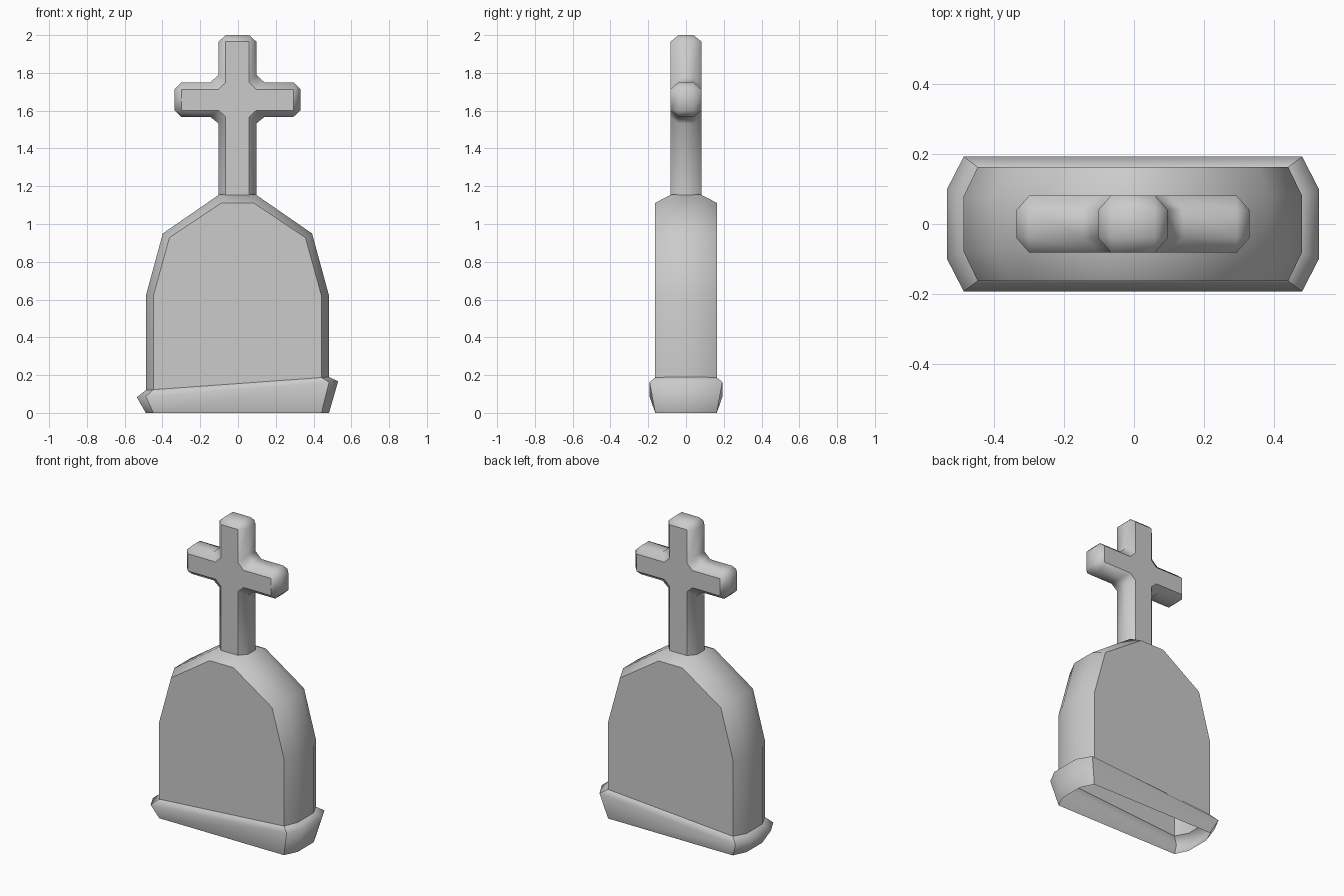
import bpy, bmesh

if "Cube" in bpy.data.objects:
    bpy.data.objects.remove(bpy.data.objects["Cube"])


def loft(name, rings, closed, capped, sharp_columns=()):
    """Skin a list of equal-length rings; caps get crisp flat borders."""
    bm = bmesh.new()
    rows = [[bm.verts.new(p) for p in ring] for ring in rings]
    n = len(rows[0])
    for a, b in zip(rows, rows[1:]):
        for i in range(n if closed else n - 1):
            j = (i + 1) % n
            bm.faces.new((a[i], a[j], b[j], b[i])).smooth = True
        for i in sharp_columns:
            bm.edges.get((a[i], b[i])).smooth = False
    if capped:
        for cap in (bm.faces.new(rows[0]), bm.faces.new(rows[-1][::-1])):
            for e in cap.edges:
                e.smooth = False
    bmesh.ops.remove_doubles(bm, verts=bm.verts, dist=0.0005)
    bmesh.ops.recalc_face_normals(bm, faces=bm.faces)
    me = bpy.data.meshes.new(name)
    bm.to_mesh(me)
    bm.free()
    ob = bpy.data.objects.new(name, me)
    bpy.context.collection.objects.link(ob)
    return ob


def slab(name, outer, inner, y_side, y_face):
    """Front profile given depth, with chamfered front and back."""
    layers = ((inner, -y_face), (outer, -y_side), (outer, y_side), (inner, y_face))
    return loft(name, [[(x, y, z) for x, z in prof] for prof, y in layers], False, True)


def mirrored(half, cx=-0.003):
    """Complete a right-hand profile running from bottom to top."""
    return [(cx + x, z) for x, z in half] + [(cx - x, z) for x, z in reversed(half)]


# stone tablet with a bottom edge that follows the tilted base
outer = mirrored([(.485, .19), (.485, .62), (.395, .95), (.098, 1.155)])
inner = mirrored([(.445, .187), (.445, .62), (.36, .928), (.085, 1.112)])
outer[-1] = (outer[-1][0], .12)
inner[-1] = (inner[-1][0], .123)
slab("stone_tablet", outer, inner, .08, .163)

# chamfered cross
c_outer = mirrored([(.10, 1.153), (.10, 1.532), (.143, 1.567), (.297, 1.567), (.334, 1.602),
                    (.334, 1.713), (.297, 1.75), (.143, 1.75), (.10, 1.79), (.10, 1.965), (.062, 2.0)])
c_inner = mirrored([(.062, 1.153), (.062, 1.567), (.10, 1.602), (.297, 1.602), (.297, 1.602),
                    (.297, 1.713), (.297, 1.713), (.10, 1.713), (.062, 1.75), (.062, 1.965), (.062, 1.965)])
slab("cross", c_outer, c_inner, .04, .082)


# tilted, flared base collar, open underneath
def octagon(xe, ye, xc, yc, z_left, z_right):
    pts = [(xe, -ye), (xe, ye), (xc, yc), (-xc, yc),
           (-xe, ye), (-xe, -ye), (-xc, -yc), (xc, -yc)]
    return [(x - .003, y, z_left + (z_right - z_left) * (x + xe) / (2 * xe)) for x, y in pts]


loft("base", [octagon(.485, .08, .445, .163, 0, 0),
              octagon(.533, .10, .485, .193, .083, .167),
              octagon(.485, .08, .445, .163, .12, .19)],
     True, False, sharp_columns=(2, 3, 6, 7))
